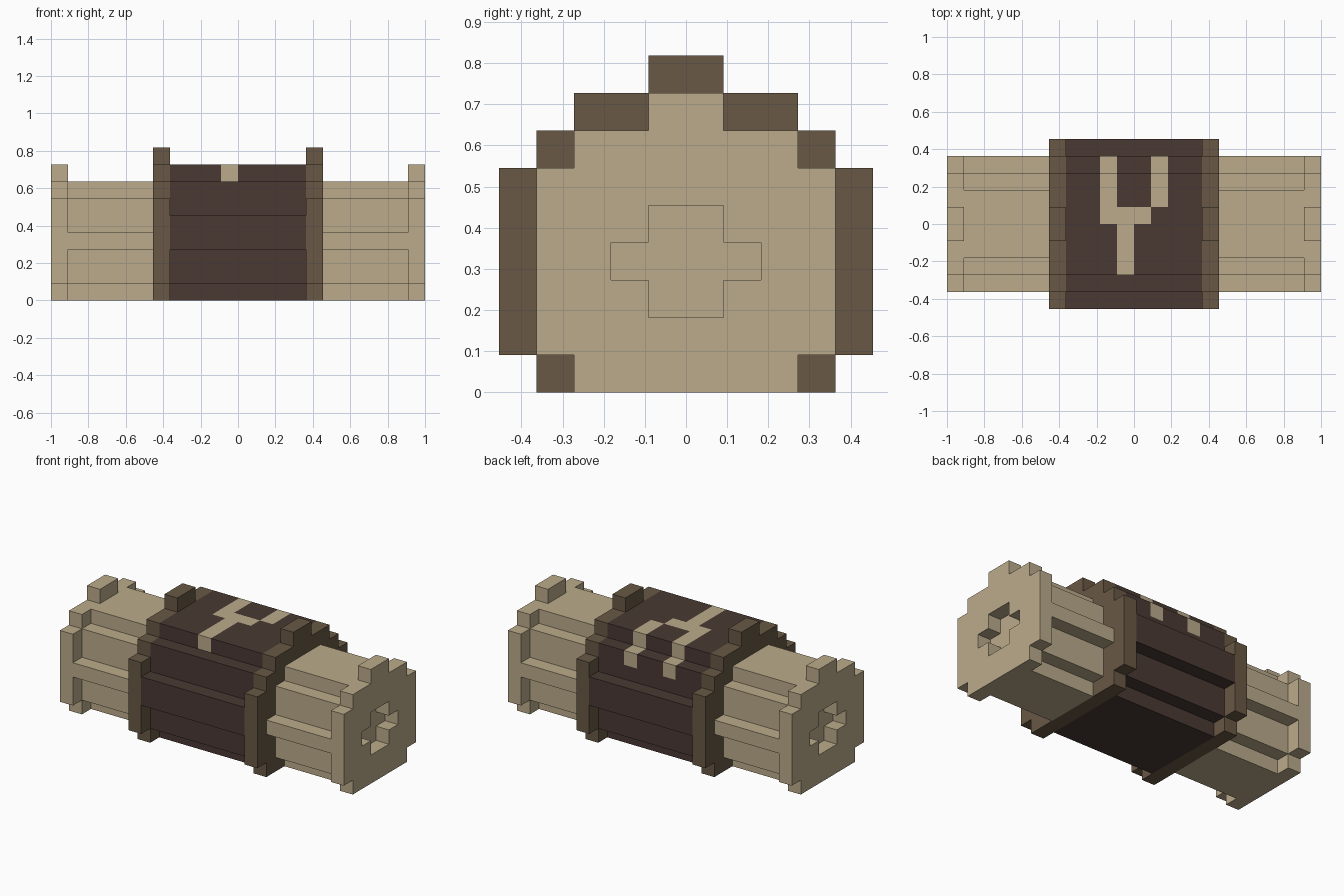
import bpy
import bmesh
from mathutils import Vector

U = 1 / 11  # size of one block

cube = bpy.data.objects.get("Cube")
if cube:
    bpy.data.objects.remove(cube, do_unlink=True)


def material(name, rgb):
    mat = bpy.data.materials.new(name)
    mat.use_nodes = True
    mat.diffuse_color = (*rgb, 1)
    mat.node_tree.nodes["Principled BSDF"].inputs["Base Color"].default_value = (*rgb, 1)
    return mat


tan = material("tan", (0.497, 0.407, 0.258))
brown = material("brown", (0.138, 0.098, 0.058))
dark = material("dark brown", (0.067, 0.041, 0.033))


def outline(halves, base=0):
    """Stepped symmetric outline in (y, z): one half-width per block layer."""
    side = []
    for i, half in enumerate(halves):
        for p in ((half, base + i), (half, base + i + 1)):
            # drop the joint between layers of equal width
            if len(side) > 1 and side[-1][0] == side[-2][0] == p[0]:
                side.pop()
            if not side or side[-1] != p:
                side.append(p)
    return side + [(-y, z) for y, z in reversed(side)]


def prism(x0, x1, loops):
    """Fill the outlines (later ones are holes) and extrude along x."""
    bm = bmesh.new()
    edges = []
    for loop in loops:
        verts = [bm.verts.new((x0, y, z)) for y, z in loop]
        edges += [bm.edges.new((v, verts[i - 1])) for i, v in enumerate(verts)]
    bmesh.ops.triangle_fill(bm, edges=edges, use_beauty=True)
    out = bmesh.ops.extrude_face_region(bm, geom=bm.faces[:])
    moved = [g for g in out["geom"] if isinstance(g, bmesh.types.BMVert)]
    bmesh.ops.translate(bm, verts=moved, vec=(x1 - x0, 0, 0))
    bmesh.ops.recalc_face_normals(bm, faces=bm.faces[:])
    return bm


def finish(bm, name, *mats):
    bmesh.ops.scale(bm, verts=bm.verts[:], vec=(U, U, U))
    mesh = bpy.data.meshes.new(name)
    bm.to_mesh(mesh)
    bm.free()
    for mat in mats:
        mesh.materials.append(mat)
    obj = bpy.data.objects.new(name, mesh)
    bpy.context.collection.objects.link(obj)
    return obj


def in_mark(c):
    """Forked mark that runs over the top and down the steps."""
    x, y, z = c
    if z < 6:
        return False
    stem = -1 < x < 0 and y < 0 and z > 7.1
    bar = -2 < x < 1 and 0 < y < 1
    long_prong = -2 < x < -1 and y > 0
    short_prong = 1 < x < 2 and y > 1
    return stem or bar or long_prong or short_prong


# Central body with the forked mark cut into its faces
body = prism(-4, 4, [outline([3, 4, 4, 5, 5, 4, 4, 3])])
cuts = [(Vector((x, 0, 0)), Vector((1, 0, 0))) for x in range(-2, 3)]
cuts += [(Vector((0, y, 0)), Vector((0, 1, 0))) for y in (0, 1)]
cuts.append((Vector((0, 0, 6)), Vector((0, 0, 1))))
for point, normal in cuts:
    geom = body.verts[:] + body.edges[:] + body.faces[:]
    bmesh.ops.bisect_plane(body, geom=geom, plane_co=point, plane_no=normal)
for face in body.faces:
    face.material_index = int(in_mark(face.calc_center_median()))
finish(body, "body", dark, tan)

# Collar, shaft and end cap on each side
collar = outline([4, 5, 5, 5, 5, 5, 4, 3, 1])
shaft = outline([2, 3, 3, 4, 3, 3, 2])
cap = outline([3, 4, 4, 4, 4, 4, 3, 1])
cross = outline([1, 2, 1], base=2)
for side, s in (("left", 1), ("right", -1)):
    finish(prism(4 * s, 5 * s, [collar]), side + "_collar", brown)
    finish(prism(5 * s, 10 * s, [shaft]), side + "_shaft", tan)
    finish(prism(10 * s, 11 * s, [cap, cross]), side + "_end_cap", tan)
